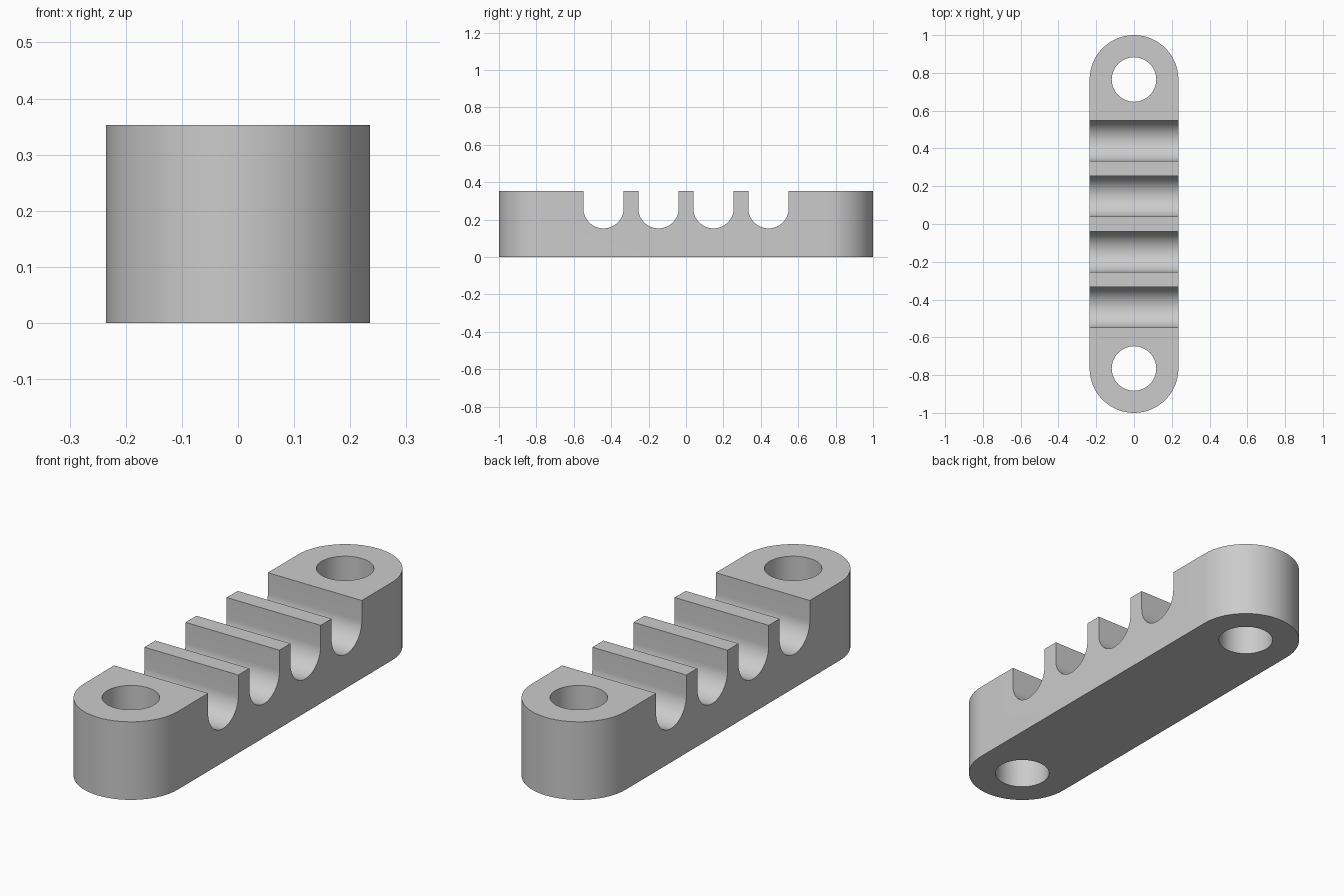
import bpy
import bmesh
from math import cos, sin, pi
from mathutils import Vector

HALF_WIDTH, HEIGHT = 0.235, 0.353
END_Y, HOLE_RADIUS = 0.765, 0.118
SLOT_PITCH, SLOT_RADIUS, SLOT_FLOOR = 0.294, 0.108, 0.153

if "Cube" in bpy.data.objects:
    bpy.data.objects.remove(bpy.data.objects["Cube"])

grey = bpy.data.materials.new("light_grey")
grey.use_nodes = True
grey.diffuse_color = (0.6, 0.6, 0.6, 1)
grey.node_tree.nodes["Principled BSDF"].inputs["Base Color"].default_value = (0.6, 0.6, 0.6, 1)


def arc(cx, cy, radius, start, end, steps):
    return [(cx + radius * cos(start + (end - start) * i / steps),
             cy + radius * sin(start + (end - start) * i / steps))
            for i in range(steps + 1)]


def add_prism(bm, points, direction):
    """Extrude a closed outline into a solid."""
    face = bm.faces.new([bm.verts.new(p) for p in points])
    moved = bmesh.ops.extrude_face_region(bm, geom=[face], use_keep_orig=True)
    verts = [v for v in moved["geom"] if isinstance(v, bmesh.types.BMVert)]
    bmesh.ops.translate(bm, verts=verts, vec=Vector(direction))


def make_object(name, bm):
    bmesh.ops.recalc_face_normals(bm, faces=bm.faces)
    mesh = bpy.data.meshes.new(name)
    bm.to_mesh(mesh)
    bm.free()
    mesh.materials.append(grey)
    obj = bpy.data.objects.new(name, mesh)
    bpy.context.collection.objects.link(obj)
    return obj


# Bar with rounded ends
bm = bmesh.new()
outline = arc(0, END_Y, HALF_WIDTH, 0, pi, 32) + arc(0, -END_Y, HALF_WIDTH, pi, 2 * pi, 32)
add_prism(bm, [(x, y, 0) for x, y in outline], (0, 0, HEIGHT))
bar = make_object("slotted_clamp_bar", bm)

# Cutters: four round-bottomed slots and two bolt holes
bm = bmesh.new()
for i in range(4):
    y = (i - 1.5) * SLOT_PITCH
    slot = arc(y, SLOT_FLOOR + SLOT_RADIUS, SLOT_RADIUS, pi, 2 * pi, 32)
    slot += [(y + SLOT_RADIUS, HEIGHT + 0.1), (y - SLOT_RADIUS, HEIGHT + 0.1)]
    add_prism(bm, [(-0.4, a, z) for a, z in slot], (0.8, 0, 0))
for side in (-1, 1):
    hole = arc(0, side * END_Y, HOLE_RADIUS, 0, 2 * pi, 48)[:-1]
    add_prism(bm, [(x, y, -0.1) for x, y in hole], (0, 0, HEIGHT + 0.2))
cutter = make_object("slot_and_hole_cutter", bm)
cutter.hide_render = True

# Cut the bar, then discard the cutter
cut = bar.modifiers.new("cut", 'BOOLEAN')
cut.operation = 'DIFFERENCE'
cut.solver = 'EXACT'
cut.object = cutter
bpy.ops.object.select_all(action='DESELECT')
bar.select_set(True)
bpy.context.view_layer.objects.active = bar
bpy.ops.object.modifier_apply(modifier=cut.name)
bpy.data.objects.remove(cutter)

bpy.ops.object.shade_smooth_by_angle(angle=pi / 6)
